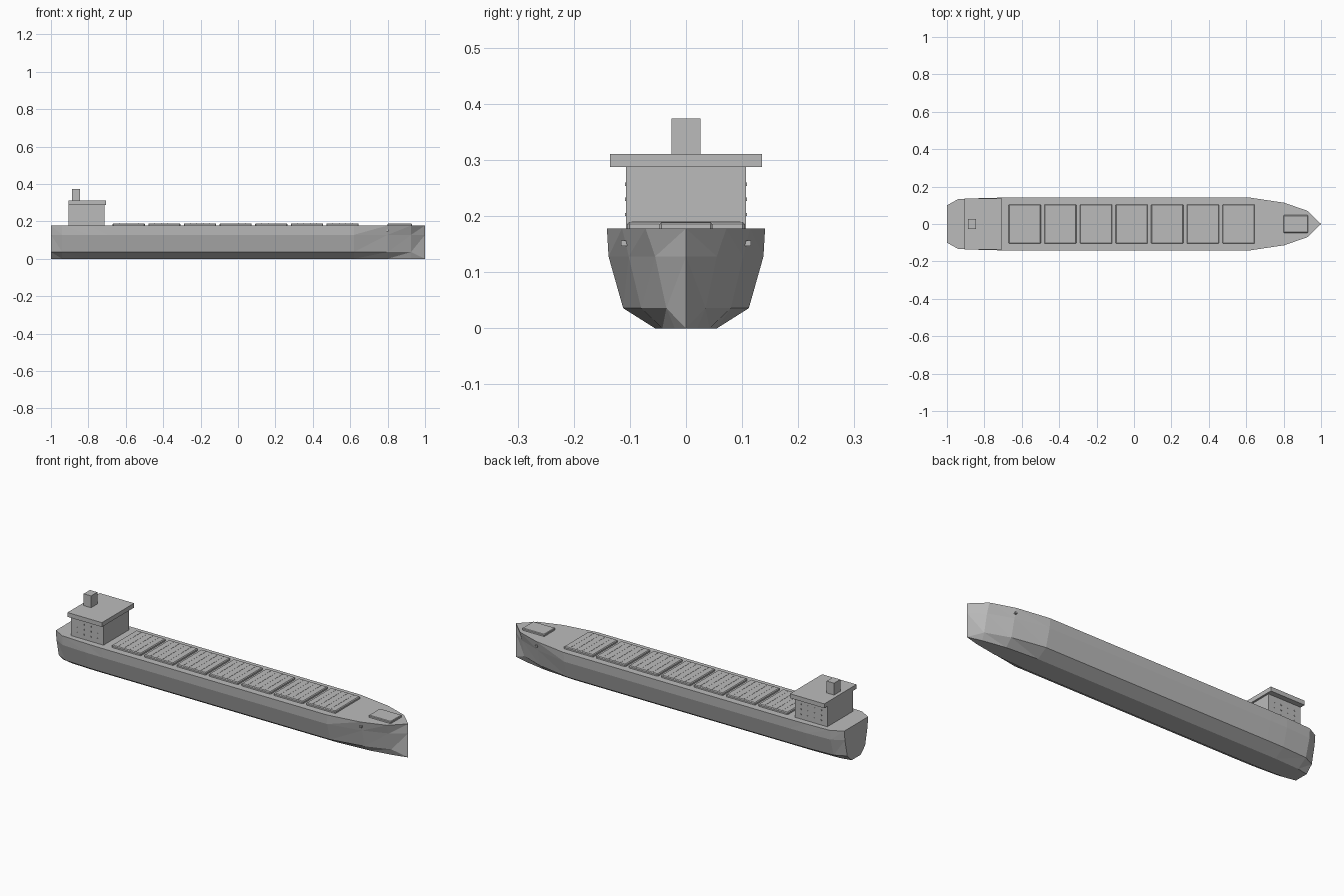
import bpy, bmesh

cube = bpy.data.objects.get("Cube")
if cube:
    bpy.data.objects.remove(cube, do_unlink=True)

GREY = (0.5, 0.5, 0.5, 1)
mat = bpy.data.materials.new("plain grey")
mat.use_nodes = True
mat.diffuse_color = GREY
mat.node_tree.nodes["Principled BSDF"].inputs["Base Color"].default_value = GREY


def finish(name, bm):
    bmesh.ops.recalc_face_normals(bm, faces=bm.faces)
    mesh = bpy.data.meshes.new(name)
    bm.to_mesh(mesh)
    bm.free()
    mesh.materials.append(mat)
    ob = bpy.data.objects.new(name, mesh)
    bpy.context.collection.objects.link(ob)
    return ob


def box(name, x, y, z, bevel=0):
    """Box from (min, max) pairs, optionally with chamfered edges."""
    bm = bmesh.new()
    bmesh.ops.create_cube(bm, size=1)
    for v in bm.verts:
        for i, (lo, hi) in enumerate((x, y, z)):
            v.co[i] = lo + (v.co[i] + 0.5) * (hi - lo)
    ob = finish(name, bm)
    if bevel:
        mod = ob.modifiers.new("chamfer", "BEVEL")
        mod.width, mod.segments = bevel, 1
    return ob


# Hull: cross-sections from stern to bow, half widths at keel, bilge, strake, deck
LEVELS = (0, 0.036, 0.128, 0.178)
DECK = LEVELS[-1]
STATIONS = (
    (-1.0, 0.038, 0.075, 0.095, 0.100),
    (-0.94, 0.050, 0.104, 0.130, 0.133),
    (-0.8, 0.055, 0.111, 0.137, 0.139),
    (-0.7, 0.055, 0.112, 0.138, 0.141),
    (0.62, 0.055, 0.112, 0.138, 0.141),
    (0.8, 0.042, 0.080, 0.102, 0.114),
    (0.925, 0.020, 0.035, 0.055, 0.072),
)
bm = bmesh.new()
rings = []
for x, *widths in STATIONS:
    right = [bm.verts.new((x, -w, z)) for w, z in zip(widths, LEVELS)]
    left = [bm.verts.new((x, w, z)) for w, z in zip(widths, LEVELS)]
    rings.append(right + left[::-1])
for a, b in zip(rings, rings[1:]):
    for i in range(len(a)):
        j = (i + 1) % len(a)
        bm.faces.new((a[i], a[j], b[j], b[i]))
bm.faces.new(rings[0])
# Vertical stem, where the bilge runs down to the foot
foot, strake, top = [bm.verts.new((1, 0, z)) for z in (0, LEVELS[2], DECK)]
stem = [foot, foot, strake, top]
stem += stem[::-1]
last = rings[-1]
for i in range(len(last)):
    j = (i + 1) % len(last)
    corners = [last[i], last[j], stem[j]]
    if stem[i] != stem[j]:
        corners.append(stem[i])
    bm.faces.new(corners)
bmesh.ops.triangulate(bm, faces=[f for f in bm.faces if len(f.verts) == 4
                                 and abs(f.normal.z) < 0.99])
finish("hull", bm)

# Cargo hatches with low ribs across their lids
for n in range(7):
    x = -0.67 + n * 0.1905
    box(f"cargo_hatch_{n + 1}", (x, x + 0.172), (-0.105, 0.105), (DECK - 0.005, 0.19), 0.004)
    for r in range(1, 5):
        c = x + r * 0.0344
        box(f"hatch_rib_{n + 1}_{r}", (c - 0.001, c + 0.001), (-0.097, 0.097), (0.188, 0.1908))
box("bow_hatch", (0.8, 0.93), (-0.047, 0.047), (DECK - 0.005, 0.189), 0.003)

# Deckhouse, overhanging bridge roof and funnel
box("deckhouse", (-0.905, -0.715), (-0.107, 0.107), (DECK - 0.005, 0.29))
box("bridge_roof", (-0.907, -0.705), (-0.135, 0.135), (0.288, 0.311))
box("funnel", (-0.888, -0.845), (-0.026, 0.026), (0.309, 0.374))

# Small ports on both sides of the deckhouse, and anchors at the bow
for name, s in (("right", -1), ("left", 1)):
    for row in range(3):
        for col in range(4):
            x, z = -0.87 + col * 0.04, 0.203 + row * 0.027
            y = sorted((s * 0.105, s * 0.109))
            box(f"port_{name}_{row + 1}_{col + 1}", (x - 0.003, x + 0.003), y,
                (z - 0.003, z + 0.003))
    box(f"anchor_{name}", (0.795, 0.805), sorted((s * 0.1, s * 0.116)), (0.147, 0.157))
